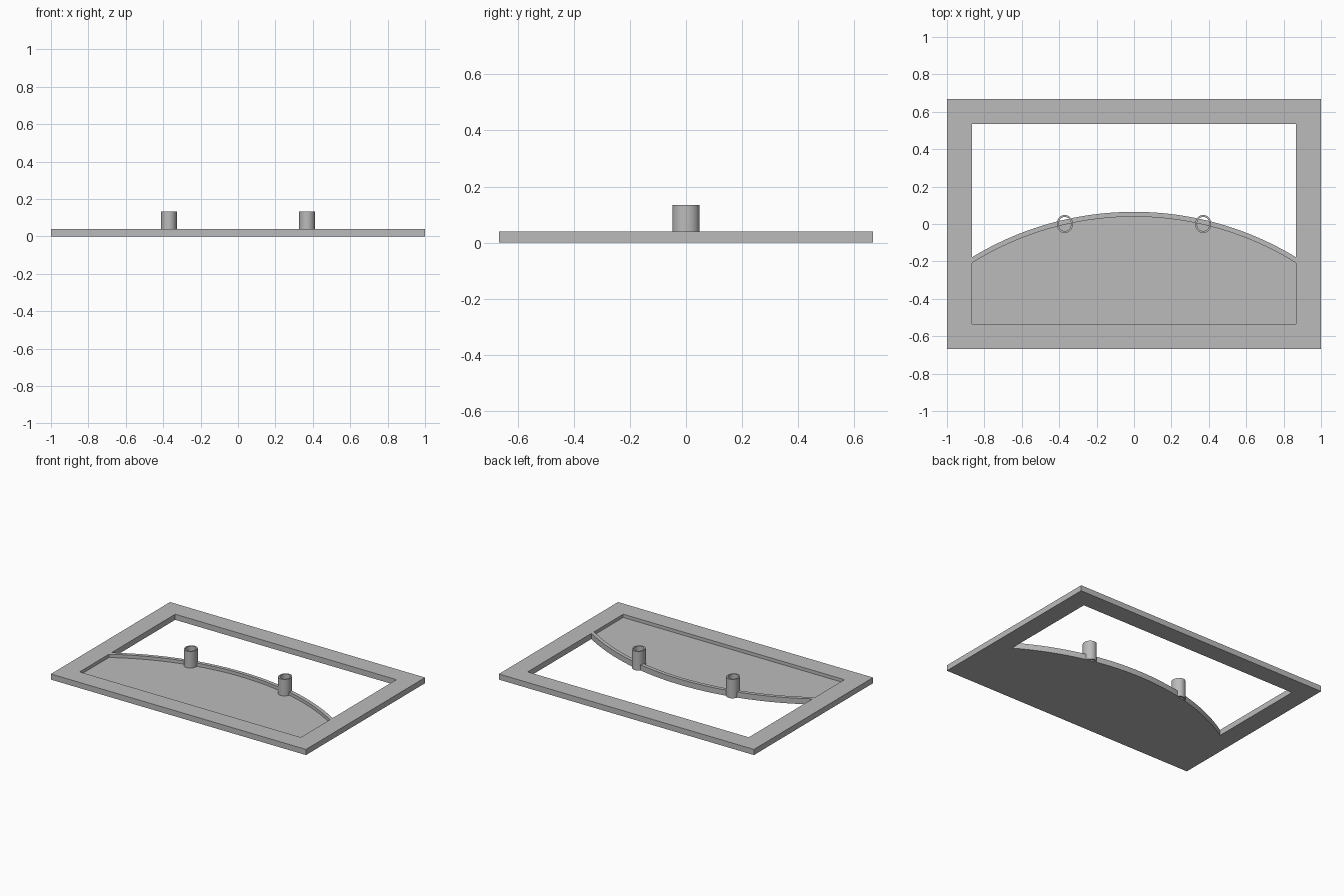
import bpy, bmesh, math

cube = bpy.data.objects.get("Cube")
if cube:
    bpy.data.objects.remove(cube, do_unlink=True)

HALF_X, HALF_Y, THICK = 1.0, 0.667, 0.04
OPEN_X, OPEN_Y = 0.867, 0.535
FLOOR = 0.017
ARC_Y, ARC_OUT, ARC_IN = -1.602, 1.667, 1.641

grey = bpy.data.materials.new("light_grey")
grey.use_nodes = True
colour = (0.5, 0.5, 0.5, 1)
grey.diffuse_color = colour
grey.node_tree.nodes["Principled BSDF"].inputs["Base Color"].default_value = colour


def finish(name, bm):
    bmesh.ops.recalc_face_normals(bm, faces=bm.faces[:])
    mesh = bpy.data.meshes.new(name)
    bm.to_mesh(mesh)
    bm.free()
    mesh.materials.append(grey)
    obj = bpy.data.objects.new(name, mesh)
    bpy.context.collection.objects.link(obj)
    return obj


def prism(name, outline, z0, z1):
    bm = bmesh.new()
    face = bm.faces.new([bm.verts.new((x, y, z0)) for x, y in outline])
    res = bmesh.ops.extrude_face_region(bm, geom=[face])
    top = [v for v in res["geom"] if isinstance(v, bmesh.types.BMVert)]
    bmesh.ops.translate(bm, verts=top, vec=(0, 0, z1 - z0))
    return finish(name, bm)


def arch(radius, steps=40):
    """Points along the arch from the right side of the opening to the left."""
    limit = math.asin(OPEN_X / radius)
    angles = [limit * (2 * i / steps - 1) for i in range(steps + 1)]
    return [(radius * math.sin(a), ARC_Y + radius * math.cos(a)) for a in angles]


def cut(obj, cutter):
    cutter.hide_render = True
    mod = obj.modifiers.new("cut", "BOOLEAN")
    mod.operation, mod.solver, mod.object = "DIFFERENCE", "EXACT", cutter
    bpy.context.view_layer.objects.active = obj
    bpy.ops.object.modifier_apply(modifier=mod.name)
    bpy.data.objects.remove(cutter, do_unlink=True)


# Frame plate with an open window behind the arch and a shallow tray before it
plate = prism("frame_plate", [(-HALF_X, -HALF_Y), (HALF_X, -HALF_Y),
                              (HALF_X, HALF_Y), (-HALF_X, HALF_Y)], 0, THICK)
cut(plate, prism("window_cutter",
                 arch(ARC_OUT) + [(OPEN_X, OPEN_Y), (-OPEN_X, OPEN_Y)], -0.1, 0.1))
cut(plate, prism("tray_cutter",
                 arch(ARC_IN) + [(OPEN_X, -OPEN_Y), (-OPEN_X, -OPEN_Y)], FLOOR, 0.1))


# Slightly oval hollow posts standing on the arch
def post(name, x, sides=48):
    bm = bmesh.new()
    profile = [(1, 0), (1, 0.134), (0.78, 0.134), (0.78, 0)]
    rings = []
    for r, z in profile:
        rings.append([bm.verts.new((x + 0.043 * r * math.cos(a), 0.048 * r * math.sin(a), z))
                      for a in (math.tau * i / sides for i in range(sides))])
    for k, ring in enumerate(rings):
        nxt = rings[(k + 1) % len(rings)]
        for i in range(sides):
            j = (i + 1) % sides
            bm.faces.new((ring[i], ring[j], nxt[j], nxt[i]))
    obj = finish(name, bm)
    bpy.ops.object.select_all(action="DESELECT")
    obj.select_set(True)
    bpy.context.view_layer.objects.active = obj
    bpy.ops.object.shade_smooth_by_angle(angle=math.radians(30))


for side, x in (("left", 0.37), ("right", -0.37)):
    post(side + "_post", x)
